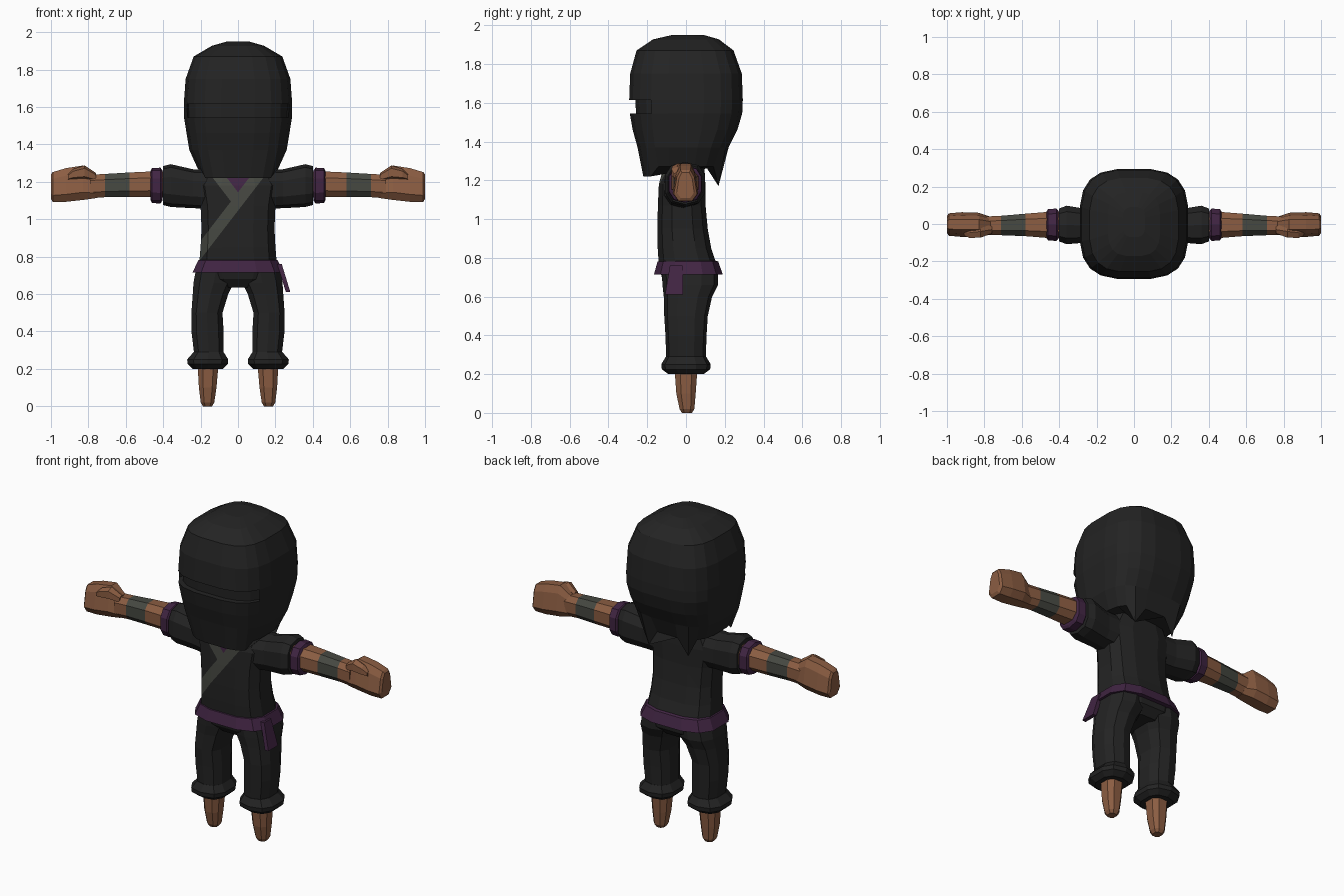
import bpy, bmesh, math
from mathutils import Vector

old = bpy.data.objects.get("Cube")
if old:
    bpy.data.objects.remove(old, do_unlink=True)


def material(name, rgb):
    m = bpy.data.materials.new(name)
    m.use_nodes = True
    color = (*rgb, 1)
    m.diffuse_color = color
    bsdf = next(n for n in m.node_tree.nodes if n.type == 'BSDF_PRINCIPLED')
    bsdf.inputs["Base Color"].default_value = color
    bsdf.inputs["Roughness"].default_value = 0.9
    return m


BLACK = material("black cloth", (0.017, 0.017, 0.017))
PURPLE = material("purple cloth", (0.052, 0.018, 0.055))
SKIN = material("skin", (0.26, 0.11, 0.055))
GREY = material("grey wrap", (0.062, 0.066, 0.054))


def loft(sections, axis='z', sides=8, power=2.6):
    """Rings (position, centre a, centre b, radius a, radius b) joined along an axis."""
    bm = bmesh.new()
    rings = []
    peak = math.cos(math.pi / sides) ** (2 / power)
    for t, ca, cb, ra, rb in sections:
        ring = []
        for i in range(sides):
            ang = math.tau * (i + 0.5) / sides
            u, v = [math.copysign(abs(k) ** (2 / power), k) / peak
                    for k in (math.cos(ang), math.sin(ang))]
            a, b = ca + ra * u, cb + rb * v
            ring.append(bm.verts.new((a, b, t) if axis == 'z' else (t, a, b)))
        rings.append(ring)
    for r, s in zip(rings, rings[1:]):
        for i in range(sides):
            j = (i + 1) % sides
            bm.faces.new((r[i], r[j], s[j], s[i]))
    bm.faces.new(rings[0])
    bm.faces.new(rings[-1])
    bmesh.ops.recalc_face_normals(bm, faces=bm.faces[:])
    return bm, rings


def finish(bm, name, mats, mirror=False):
    mesh = bpy.data.meshes.new(name)
    bm.to_mesh(mesh)
    bm.free()
    for m in mats:
        mesh.materials.append(m)
    ob = bpy.data.objects.new(name, mesh)
    bpy.context.scene.collection.objects.link(ob)
    if mirror:
        ob.modifiers.new("mirror", 'MIRROR').use_mirror_merge = False
    return ob


def part(name, mat, sections, axis='z', sides=8, power=2.6, mirror=False):
    finish(loft(sections, axis, sides, power)[0], name, [mat], mirror)


# Hood with a recessed eye slit and pointed lower corners
bm, rings = loft([
    (1.95, 0, 0.01, 0.06, 0.08), (1.927, 0, 0, 0.14, 0.17),
    (1.87, 0, -0.005, 0.237, 0.25), (1.75, 0, 0, 0.28, 0.288),
    (1.615, 0, 0, 0.29, 0.293), (1.545, 0, 0, 0.289, 0.29),
    (1.46, 0, -0.005, 0.275, 0.27), (1.37, 0, -0.015, 0.26, 0.235),
    (1.27, 0, -0.02, 0.215, 0.2)], sides=20, power=3.2)
for v in rings[-1]:
    if v.co.y < -0.15:
        v.co.z = 1.22
    elif v.co.y > 0.1 and 0.1 < abs(v.co.x) < 0.16:
        v.co.z = 1.17
slit = [f for f in bm.faces if 1.55 < f.calc_center_median().z < 1.61
        and f.calc_center_median().y < -0.2]
ext = bmesh.ops.extrude_face_region(bm, geom=slit)
bmesh.ops.delete(bm, geom=slit, context='FACES_ONLY')
for v in ext["geom"]:
    if isinstance(v, bmesh.types.BMVert):
        v.co.y += 0.032
        v.co.x *= 0.97
bmesh.ops.recalc_face_normals(bm, faces=bm.faces[:])
finish(bm, "hood", [BLACK])

# Tunic, cut along the sash edges so the sash, lapel and collar are faces
bm, rings = loft([
    (0.76, 0, 0.01, 0.208, 0.15), (0.85, 0, -0.008, 0.2, 0.138),
    (0.95, 0, -0.018, 0.195, 0.13), (1.07, 0, -0.022, 0.2, 0.123),
    (1.18, 0, -0.02, 0.22, 0.12), (1.27, 0, -0.01, 0.17, 0.105)],
    sides=12, power=3)
centre = Vector((0, 0, 1.095))
across = Vector((1.3, 0, -1)).normalized()
lapel = Vector((-across.x, 0, across.z))
half = 0.03
for normal in (across, lapel):
    for s in (-half, half):
        bmesh.ops.bisect_plane(bm, geom=bm.verts[:] + bm.edges[:] + bm.faces[:],
                               plane_co=centre + normal * s, plane_no=normal)
for f in bm.faces:
    c = f.calc_center_median()
    if c.y > -0.06:
        continue
    d, e = (c - centre).dot(across), (c - centre).dot(lapel)
    if abs(d) < half:
        f.material_index = 1
    elif d < -half and abs(e) < half:
        f.material_index = 1
    elif d < -half and e < -half:
        f.material_index = 2
finish(bm, "tunic", [BLACK, GREY, PURPLE])

# Belt and its hanging end
part("belt", PURPLE, [(0.785, 0, 0.01, 0.2, 0.145), (0.78, 0, 0.01, 0.213, 0.157),
                      (0.715, 0, 0.012, 0.243, 0.177)], sides=12, power=3)
part("belt_tail", PURPLE, [(0.76, 0.222, -0.05, 0.012, 0.033),
                           (0.61, 0.268, -0.062, 0.012, 0.046)], sides=4, power=2)

# Trousers
part("trouser_seat", BLACK, [(0.74, 0, 0.015, 0.215, 0.15), (0.68, 0, 0.02, 0.19, 0.14),
                             (0.635, 0, 0.02, 0.1, 0.1)], sides=12, power=3)
part("trouser_legs", BLACK, [
    (0.74, 0.115, 0.02, 0.108, 0.14), (0.66, 0.13, 0.022, 0.108, 0.138),
    (0.6, 0.147, 0.01, 0.095, 0.12), (0.5, 0.166, 0, 0.083, 0.108),
    (0.4, 0.163, 0, 0.086, 0.102), (0.27, 0.155, 0, 0.078, 0.098)],
    sides=10, mirror=True)
part("trouser_cuffs", BLACK, [
    (0.29, 0.157, 0, 0.08, 0.1), (0.25, 0.162, 0, 0.11, 0.123),
    (0.225, 0.162, 0, 0.107, 0.12), (0.2, 0.162, 0, 0.08, 0.088)],
    sides=10, mirror=True)

# Feet
part("feet", SKIN, [(0.24, 0.16, 0, 0.057, 0.06), (0.1, 0.162, 0, 0.047, 0.05),
                    (0.02, 0.163, 0.005, 0.036, 0.038), (0, 0.163, 0.005, 0.024, 0.026)],
     mirror=True)

# Sleeves and purple arm bands
part("sleeves", BLACK, [
    (0.13, -0.02, 1.16, 0.1, 0.1), (0.24, -0.01, 1.163, 0.088, 0.1),
    (0.36, -0.005, 1.18, 0.103, 0.11), (0.4, -0.005, 1.18, 0.088, 0.1)],
    axis='x', sides=10, mirror=True)
part("arm_bands", PURPLE, [
    (0.405, -0.004, 1.18, 0.075, 0.08), (0.415, -0.004, 1.18, 0.087, 0.092),
    (0.46, -0.004, 1.18, 0.083, 0.09), (0.468, -0.004, 1.18, 0.07, 0.075)],
    axis='x', sides=10, mirror=True)

# Arms with a wrapped section
bm, rings = loft([
    (0.38, -0.004, 1.187, 0.07, 0.07), (0.47, -0.005, 1.187, 0.069, 0.068),
    (0.58, -0.005, 1.184, 0.06, 0.066), (0.71, -0.008, 1.18, 0.052, 0.062),
    (0.79, -0.01, 1.175, 0.05, 0.063)], axis='x')
for f in bm.faces:
    if 0.58 < f.calc_center_median().x < 0.71:
        f.material_index = 1
finish(bm, "arms", [SKIN, GREY], mirror=True)

# Fists, narrower towards the top, and thumbs
bm, rings = loft([
    (0.765, -0.01, 1.175, 0.048, 0.063), (0.83, -0.003, 1.195, 0.063, 0.092),
    (0.92, -0.003, 1.183, 0.066, 0.09), (0.99, -0.003, 1.172, 0.06, 0.08),
    (1, -0.003, 1.175, 0.045, 0.066)], axis='x', power=3)
for v in bm.verts:
    if v.co.z > 1.19:
        v.co.y *= 0.75
finish(bm, "fists", [SKIN], mirror=True)
part("thumbs", SKIN, [(0.76, -0.03, 1.225, 0.02, 0.02), (0.82, -0.04, 1.25, 0.033, 0.034),
                      (0.88, -0.046, 1.24, 0.028, 0.026), (0.91, -0.046, 1.225, 0.016, 0.014)],
     axis='x', sides=6, mirror=True)
